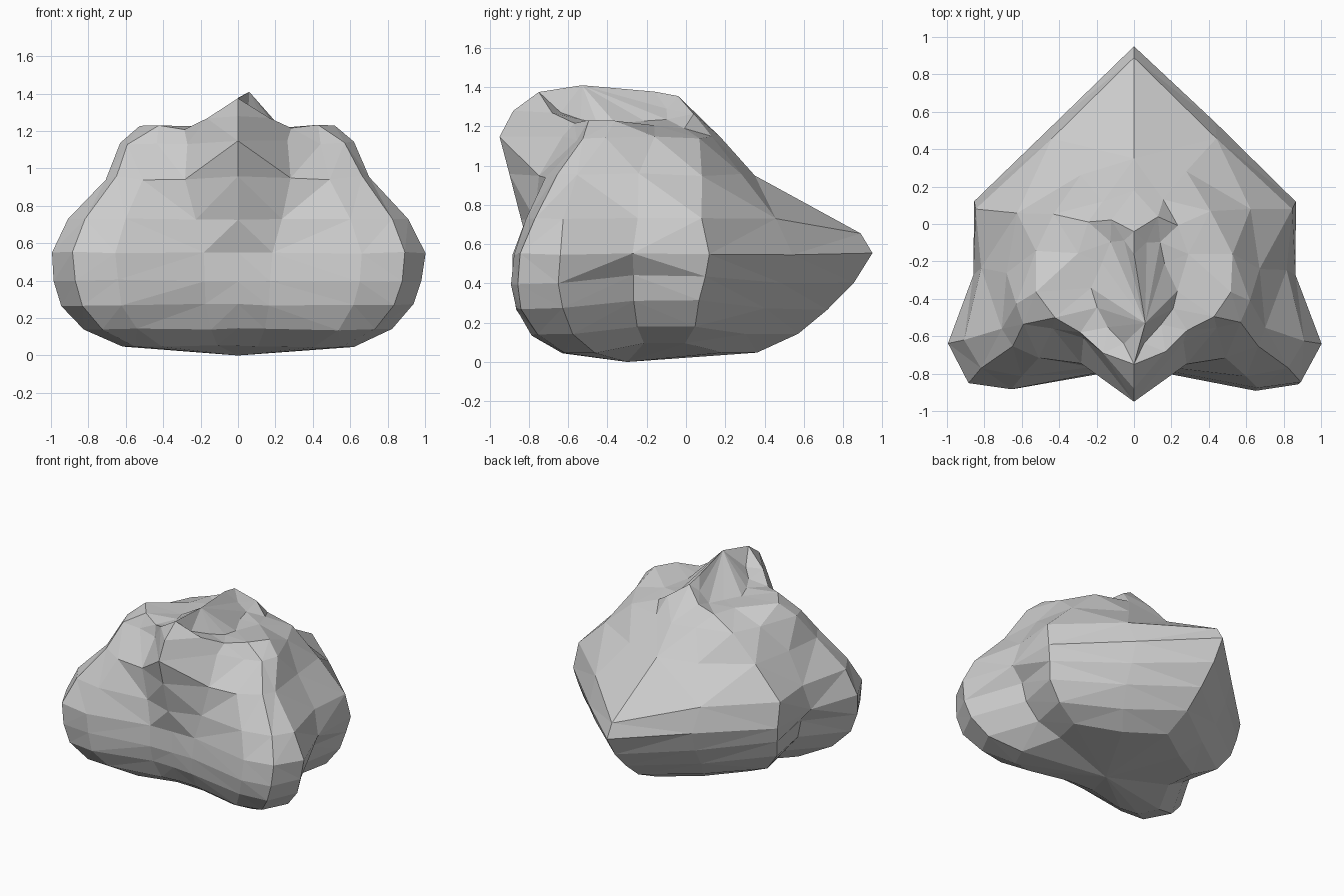
import bpy, bmesh, random

if "Cube" in bpy.data.objects:
    bpy.data.objects.remove(bpy.data.objects["Cube"])

random.seed(7)
CX, CY = 0.0, -0.1

# Widest outline, right half, from front centre round to the back tip
belly = [(0, -.79), (.18, -.79), (.66, -.88), (.89, -.85), (1, -.64),
         (.86, -.27), (.86, .12), (.43, .54), (0, .95)]

# Lower rings: height, width scale, front scale, back scale
lower = [(.05, .62, .68, .44), (.14, .82, .88, .64), (.27, .94, .98, .78), (.40, .98, 1.01, .91)]

# Upper rings gather toward the scrunched neck
shoulder = [(0, -.84), (.23, -.77), (.6, -.82), (.82, -.77), (.91, -.62),
            (.82, -.24), (.85, .08), (.44, .46), (0, .79)]
waist = [(0, -.9), (.29, -.74), (.5, -.71), (.66, -.66), (.71, -.56),
         (.68, -.25), (.63, .07), (.28, .27), (0, .35)]
neck = [(0, -.95), (.27, -.62), (.44, -.56), (.58, -.53), (.63, -.42),
        (.52, -.15), (.42, .06), (.16, .13), (0, .18)]
rim = [(0, -.88, 1.28), (.16, -.68, 1.27), (.28, -.58, 1.22), (.42, -.5, 1.23), (.52, -.36, 1.24),
       (.3, -.15, 1.2), (.24, 0, 1.2), (.12, .03, 1.26), (0, -.04, 1.36)]
fold = [(0, -.75, 1.38), (.06, -.64, 1.27), (.14, -.54, 1.23), (.2, -.45, 1.22), (.22, -.35, 1.21),
        (.16, -.2, 1.22), (.13, -.1, 1.23), (.06, -.09, 1.29), (0, -.16, 1.37)]


def full(half, z=None):
    """Mirror a half ring across x = 0."""
    pts = [(p[0], p[1], p[2] if z is None else z) for p in half]
    return pts + [(-x, y, h) for x, y, h in reversed(pts[1:-1])]


def low_ring(z, sx, front, back):
    """Shrink the belly outline; pinch the side notch and lift the back corner."""
    pts = []
    for k, (x, y) in enumerate(belly):
        wx = x * sx * (.92 if k == 5 else 1)
        lift = .04 if k in (5, 6) else 0
        pts.append((wx, CY + (y - CY) * (front if y < CY else back), z + lift))
    return pts


rings = [full(low_ring(*r)) for r in lower]
rings += [full(belly, .55), full(shoulder, .73), full(waist, .95), full(neck, 1.14)]
rings += [full(rim), full(fold)]

bm = bmesh.new()
loops = []
for i, ring in enumerate(rings):
    j = .012 if i > 5 else .006        # stronger crumple around the neck
    loops.append([bm.verts.new((x + random.uniform(-j, j) * (abs(x) > .02),
                                y + random.uniform(-j, j) * (abs(x) > .02),
                                z + random.uniform(-j, j)))
                  for x, y, z in ring])
# Blunt the upper side of the back tip
loops[5][8].co = (0, .89, .655)

# Sack walls
n = len(loops[0])
for a, b in zip(loops, loops[1:]):
    for k in range(n):
        m = (k + 1) % n
        bm.faces.new((a[k], a[m], b[m], b[k]))

# Rounded underside and pinched crest
base = bm.verts.new((0, -.3, 0))
peak = bm.verts.new((.06, -.53, 1.41))
for k in range(n):
    m = (k + 1) % n
    bm.faces.new((base, loops[0][m], loops[0][k]))
    bm.faces.new((loops[-1][k], loops[-1][m], peak))

bmesh.ops.triangulate(bm, faces=bm.faces[:])
bmesh.ops.recalc_face_normals(bm, faces=bm.faces[:])
mesh = bpy.data.meshes.new("crumpled_sack")
bm.to_mesh(mesh)
bm.free()
sack = bpy.data.objects.new("crumpled_sack", mesh)
bpy.context.collection.objects.link(sack)
